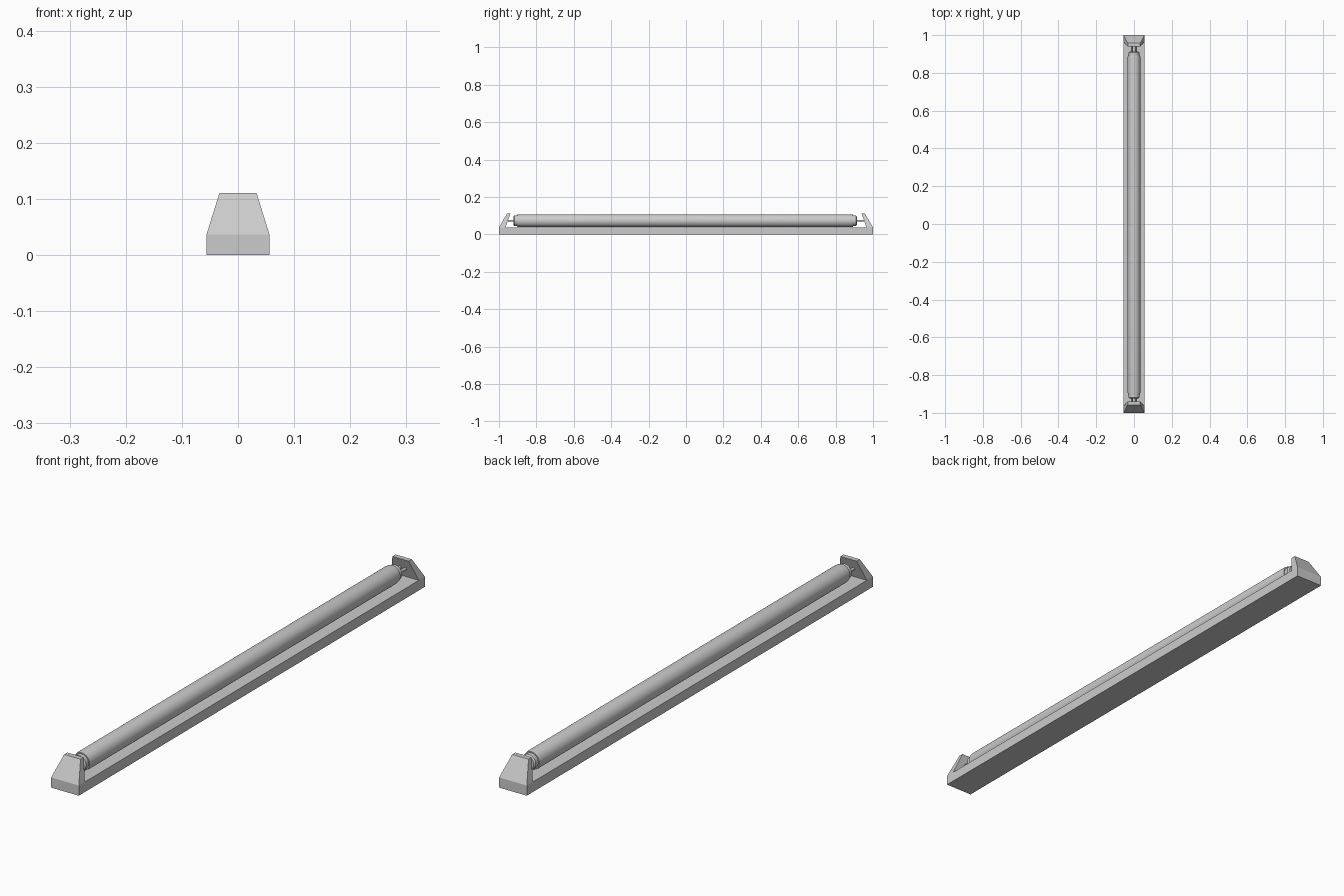
import bpy, math

if "Cube" in bpy.data.objects:
    bpy.data.objects.remove(bpy.data.objects["Cube"])

def mesh_object(name, verts, faces, smooth=False):
    me = bpy.data.meshes.new(name)
    me.from_pydata(verts, [], faces)
    ob = bpy.data.objects.new(name, me)
    bpy.context.collection.objects.link(ob)
    if smooth:
        bpy.context.view_layer.objects.active = ob
        ob.select_set(True)
        bpy.ops.object.shade_smooth_by_angle(angle=math.radians(35))
        ob.select_set(False)
    return ob

def lathe(name, profile, cx=0.0, cz=0.073, n=32):
    """Spin (y, radius) pairs, ordered by rising y, about the tube axis."""
    verts = [(cx + r * math.sin(2 * math.pi * i / n), y, cz + r * math.cos(2 * math.pi * i / n))
             for y, r in profile for i in range(n)]
    faces = [(j * n + i, (j + 1) * n + i, (j + 1) * n + (i + 1) % n, j * n + (i + 1) % n)
             for j in range(len(profile) - 1) for i in range(n)]
    last = (len(profile) - 1) * n
    faces += [tuple(range(n)), tuple(range(last + n - 1, last - 1, -1))]
    return mesh_object(name, verts, faces, True)

W, H, TOP = 0.056, 0.037, 0.111
BOX = [(0, 1, 2, 3), (7, 6, 5, 4), (0, 4, 5, 1), (1, 5, 6, 2), (2, 6, 7, 3), (3, 7, 4, 0)]

def prism(name, lower, upper):
    """Hexahedron from (half width, y0, y1, z) bottom and top rectangles."""
    verts = []
    for w, y0, y1, z in (lower, upper):
        verts += [(-w, y0, z), (-w, y1, z), (w, y1, z), (w, y0, z)]
    return mesh_object(name, verts, BOX)

# Long base tray
prism("base", (W, -1, 1, 0), (W, -1, 1, H))

# Tapered sockets leaning inward over both ends
front = prism("front_socket", (W, -1, -0.965, H), (0.033, -0.957, -0.939, TOP))
back = front.copy()
back.data = front.data.copy()
back.name = "back_socket"
back.rotation_euler.z = math.pi
bpy.context.collection.objects.link(back)

# Glass tube with shoulders stepping down to the metal collars
C = -0.005
tube = [(0.885, 0.034), (0.898, 0.032), (0.898, 0.028), (0.913, 0.028), (0.918, 0.023)]
lathe("tube", [(C - y, r) for y, r in reversed(tube)] + [(C + y, r) for y, r in tube])

# Contact pins, two per end
for label, y0, y1 in (("front", -0.953, -0.92), ("back", 0.91, 0.953)):
    for side, x in (("left", -0.011), ("right", 0.011)):
        lathe(f"{label}_{side}_pin", [(y0, 0.005), (y1, 0.005)], cx=x, n=12)
